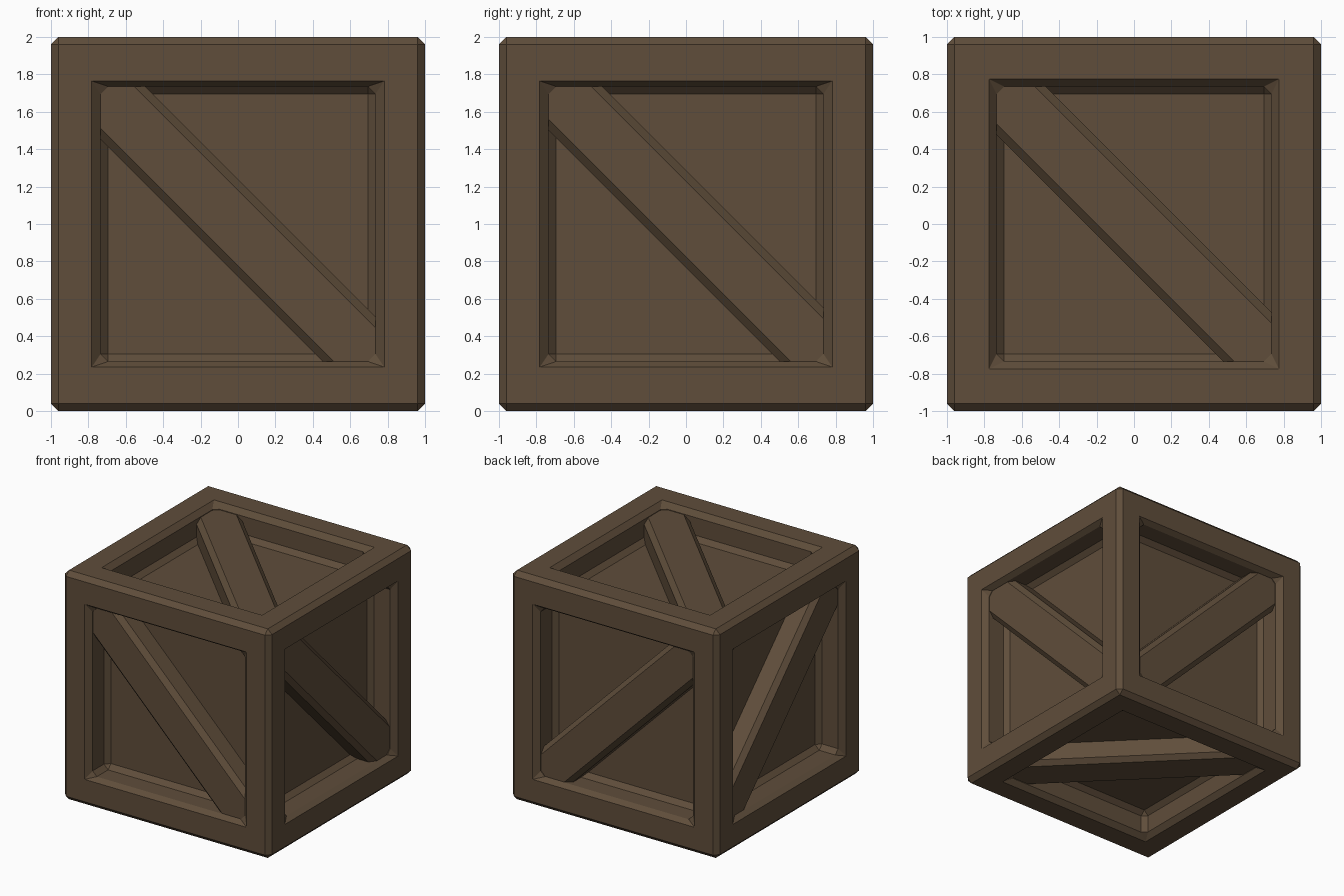
import bpy, bmesh, math
from mathutils import Vector

if "Cube" in bpy.data.objects:
    bpy.data.objects.remove(bpy.data.objects["Cube"])

BEVEL = 0.04
wood = bpy.data.materials.new("dark_brown_wood")
wood.diffuse_color = (0.115, 0.075, 0.043, 1)
wood.use_nodes = True
wood.node_tree.nodes["Principled BSDF"].inputs["Base Color"].default_value = wood.diffuse_color

# Faces come in opposite pairs: (name, u axis, v axis, normal axis, rim half sizes, brace offset)
PAIRS = [
    ("front", "back", 0, 2, 1, (0.782, 0.765), -0.022),
    ("right", "left", 1, 2, 0, (0.782, 0.765), 0.027),
    ("top", "bottom", 0, 1, 2, (0.775, 0.775), 0.003),
]
SIGNS = {"front": -1, "back": 1, "right": 1, "left": -1, "top": 1, "bottom": -1}


def place(u, v, depth, ua, va, na, sign):
    p = Vector((0, 0, 1))
    p[ua] += u
    p[va] += v
    p[na] += sign * (1 - depth)
    return p


def finish(bm, name):
    bmesh.ops.remove_doubles(bm, verts=bm.verts, dist=0.0005)
    bmesh.ops.recalc_face_normals(bm, faces=bm.faces)
    mesh = bpy.data.meshes.new(name)
    bm.to_mesh(mesh)
    bm.free()
    mesh.materials.append(wood)
    ob = bpy.data.objects.new(name, mesh)
    bpy.context.collection.objects.link(ob)
    return ob


def octagon(hu, hv, cut):
    # rectangle with corners cut; cut = 0 gives coincident corner pairs
    return [(hu, -hv + cut), (hu, hv - cut), (hu - cut, hv), (-hu + cut, hv),
            (-hu, hv - cut), (-hu, -hv + cut), (-hu + cut, -hv), (hu - cut, -hv)]


# Crate body: chamfered cube with a stepped recess in every side
bm = bmesh.new()
bmesh.ops.create_cube(bm, size=2)
bmesh.ops.translate(bm, verts=bm.verts, vec=(0, 0, 1))
bmesh.ops.bevel(bm, geom=list(bm.edges), offset=BEVEL, segments=1,
                affect='EDGES', profile=0.5)
bmesh.ops.delete(bm, geom=[f for f in bm.faces if f.calc_area() > 1], context='FACES_ONLY')
for a, b, ua, va, na, rim, off in PAIRS:
    for name in (a, b):
        layers = [(1 - BEVEL, 1 - BEVEL, 0, 0.0),      # outer chamfer edge
                  (rim[0], rim[1], 0, 0.0),            # opening rim
                  (0.735, 0.735, BEVEL, 0.045),        # top of wall
                  (0.735, 0.735, BEVEL, 0.20),         # foot of wall
                  (0.695, 0.695, 0, 0.24)]             # panel edge
        rings = [[bm.verts.new(place(u, v, d, ua, va, na, SIGNS[name]))
                  for u, v in octagon(hu, hv, c)] for hu, hv, c, d in layers]
        for r0, r1 in zip(rings, rings[1:]):
            for i in range(8):
                j = (i + 1) % 8
                bm.faces.new((r0[i], r0[j], r1[j], r1[i]))
        bm.faces.new(rings[-1])
bmesh.ops.remove_doubles(bm, verts=bm.verts, dist=0.0005)
bmesh.ops.dissolve_degenerate(bm, edges=bm.edges, dist=0.0005)
finish(bm, "crate_body")


# Diagonal braces: chamfered bars trimmed to the opening walls
def brace(name, ua, va, na, offset):
    profile = [(-0.184, 0.245), (-0.184, 0.09), (-0.143, 0.05),
               (0.143, 0.05), (0.184, 0.09), (0.184, 0.245)]
    r = math.sqrt(0.5)
    bm = bmesh.new()
    ends = []
    for t in (-1.2, 1.2):
        ends.append([bm.verts.new(place((s + t) * r + offset / 2, (s - t) * r + offset / 2,
                                        d, ua, va, na, SIGNS[name])) for s, d in profile])
    for i in range(6):
        j = (i + 1) % 6
        bm.faces.new((ends[0][i], ends[0][j], ends[1][j], ends[1][i]))
    for axis in (ua, va):
        for side in (-1, 1):
            no = Vector((0, 0, 0))
            no[axis] = side
            bmesh.ops.bisect_plane(bm, geom=bm.verts[:] + bm.edges[:] + bm.faces[:],
                                   plane_co=Vector((0, 0, 1)) + no * 0.736,
                                   plane_no=no, clear_outer=True)
    bmesh.ops.recalc_face_normals(bm, faces=bm.faces)
    # open tube: make sure the outer face points outwards
    top = max(bm.faces, key=lambda f: f.calc_center_median()[na] * SIGNS[name])
    if top.normal[na] * SIGNS[name] < 0:
        bmesh.ops.reverse_faces(bm, faces=bm.faces)
    mesh = bpy.data.meshes.new(name + "_brace")
    bm.to_mesh(mesh)
    bm.free()
    mesh.materials.append(wood)
    bpy.context.collection.objects.link(bpy.data.objects.new(name + "_brace", mesh))


for a, b, ua, va, na, rim, off in PAIRS:
    brace(a, ua, va, na, off)
    brace(b, ua, va, na, off)
